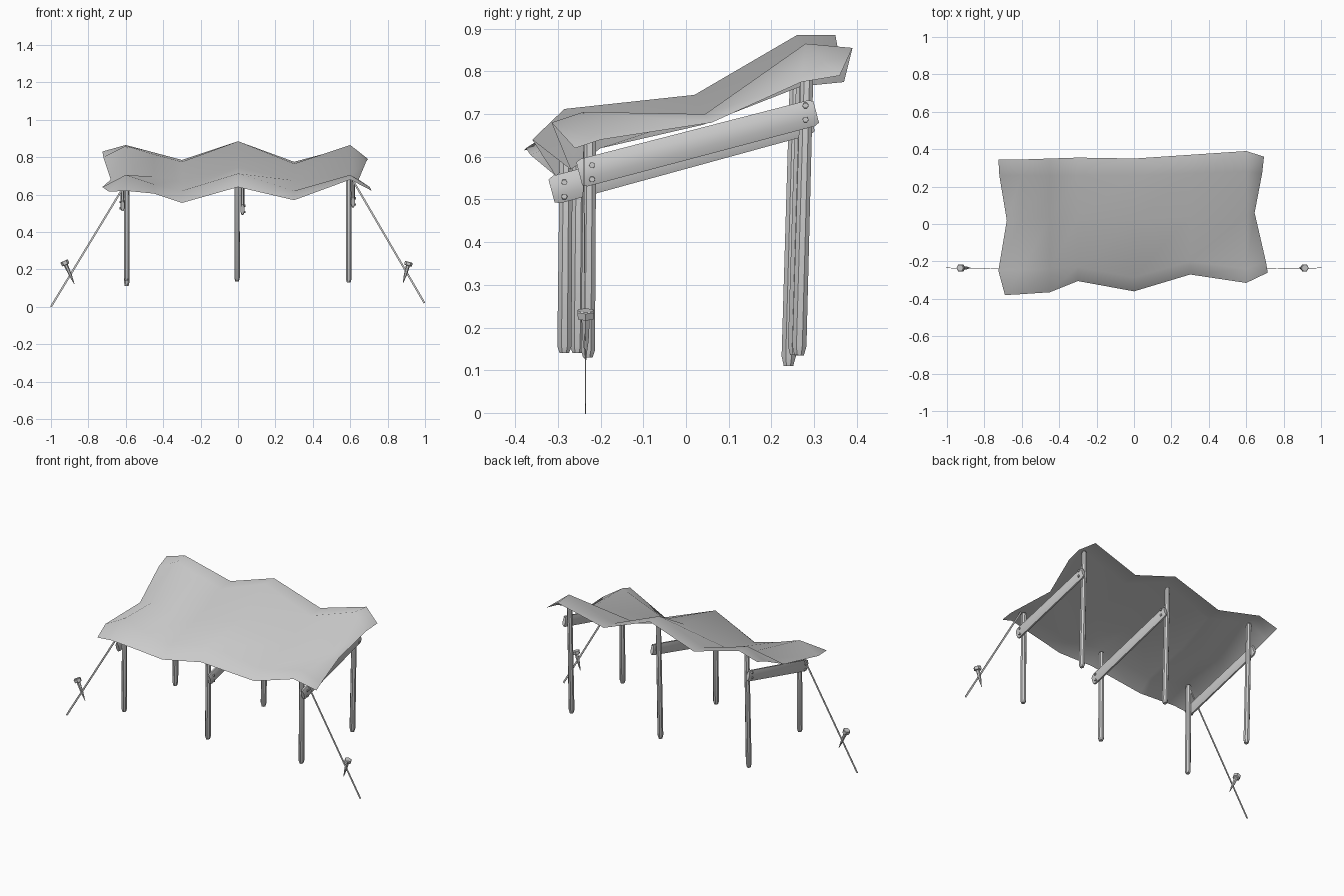
import bpy, bmesh, math
from mathutils import Vector

cube = bpy.data.objects.get("Cube")
if cube:
    bpy.data.objects.remove(cube, do_unlink=True)

grey = bpy.data.materials.new("plain_grey")
grey.use_nodes = True
grey.diffuse_color = (0.6, 0.6, 0.6, 1)
grey.node_tree.nodes["Principled BSDF"].inputs["Base Color"].default_value = (0.6, 0.6, 0.6, 1)


def finish(name, bm, angle):
    """Turn a bmesh into a shaded object."""
    mesh = bpy.data.meshes.new(name)
    bm.to_mesh(mesh)
    bm.free()
    mesh.materials.append(grey)
    obj = bpy.data.objects.new(name, mesh)
    bpy.context.collection.objects.link(obj)
    bpy.ops.object.select_all(action="DESELECT")
    obj.select_set(True)
    bpy.context.view_layer.objects.active = obj
    bpy.ops.object.shade_smooth_by_angle(angle=math.radians(angle))
    return obj


def rod(name, start, end, stations, side, squash=1.0, sides=8):
    """Loft rings (position along the axis, radius) from start to end.
    side is the wide direction; squash flattens the other one."""
    start, end = Vector(start), Vector(end)
    axis = (end - start).normalized()
    thin = axis.cross(Vector(side)).normalized()
    wide = thin.cross(axis)
    bm = bmesh.new()
    rings = []
    for t, r in stations:
        mid = start.lerp(end, t)
        ring = []
        for i in range(sides):
            a = math.tau * (i + 0.5) / sides
            ring.append(bm.verts.new(mid + wide * r * math.cos(a) + thin * r * squash * math.sin(a)))
        rings.append(ring)
    for low, high in zip(rings, rings[1:]):
        for i in range(sides):
            j = (i + 1) % sides
            bm.faces.new((low[i], low[j], high[j], high[i]))
    bm.faces.new(rings[0][::-1])
    bm.faces.new(rings[-1])
    bmesh.ops.recalc_face_normals(bm, faces=bm.faces)
    return finish(name, bm, 40)


# Draped cloth: ridges over the poles, sagging between them
columns = [-0.6, -0.45, -0.3, 0, 0.3, 0.6]
left_edge = [-0.69, -0.725, -0.68, -0.72, -0.725]
right_edge = [0.715, 0.705, 0.645, 0.685, 0.695]
depths = [
    [-0.38, -0.375, -0.365, -0.305, -0.36, -0.27, -0.315, -0.26],
    [-0.25, -0.245, -0.24, -0.23, -0.285, -0.2, -0.24, -0.2],
    [0.02, 0.03, 0.03, 0.03, 0.02, 0.04, 0.045, 0.06],
    [0.26, 0.26, 0.26, 0.26, 0.26, 0.27, 0.28, 0.27],
    [0.345, 0.345, 0.35, 0.355, 0.35, 0.37, 0.39, 0.36],
]
heights = [
    [0.615, 0.62, 0.605, 0.555, 0.64, 0.57, 0.68, 0.62],
    [0.64, 0.705, 0.655, 0.62, 0.712, 0.62, 0.705, 0.64],
    [0.68, 0.7, 0.695, 0.68, 0.745, 0.675, 0.7, 0.68],
    [0.8, 0.86, 0.815, 0.775, 0.885, 0.765, 0.865, 0.775],
    [0.83, 0.865, 0.825, 0.785, 0.885, 0.775, 0.855, 0.79],
]
bm = bmesh.new()
grid = []
for lx, rx, ys, zs in zip(left_edge, right_edge, depths, heights):
    grid.append([bm.verts.new(p) for p in zip([lx] + columns + [rx], ys, zs)])
for near, far in zip(grid, grid[1:]):
    for i in range(len(near) - 1):
        bm.faces.new((near[i], near[i + 1], far[i + 1], far[i]))
finish("cloth_canopy", bm, 180)

# Wooden poles: name, x, front y, front foot, back y, back foot
wood = [(0, 0.012), (0.03, 0.018), (0.5, 0.017), (0.98, 0.016), (1, 0.012)]
poles = [
    ("right", -0.595, -0.255, 0.14, 0.24, 0.11),
    ("middle", -0.005, -0.285, 0.14, 0.255, 0.135),
    ("left", 0.592, -0.23, 0.13, 0.265, 0.135),
]
for name, x, front, front_foot, back, back_foot in poles:
    rod(name + "_front_pole", (x, front, front_foot), (x, front + 0.005, 0.69), wood, (0, 1, 0), 0.9)
    rod(name + "_back_pole", (x, back, back_foot), (x, back + 0.02, 0.85), wood, (0, 1, 0), 0.9)

# Flat sloping rails bolted to the side of each pole pair
plank = [(0, 0.03), (0.02, 0.036), (0.98, 0.034), (1, 0.028)]
rails = [
    ("right", -0.617, -1, -0.29, 0.54, 0.28, 0.69),
    ("middle", 0.024, 1, -0.315, 0.52, 0.295, 0.685),
    ("left", 0.615, 1, -0.25, 0.56, 0.305, 0.705),
]
for name, x, face, y0, z0, y1, z1 in rails:
    rod(name + "_rail", (x, y0, z0), (x, y1, z1), plank, (0, 0, 1), 0.35)
    # Two bolt heads at each end
    for end, y, z in (("front", y0 + 0.03, z0), ("back", y1 - 0.025, z1 - 0.005)):
        for level, dz in (("lower", -0.013), ("upper", 0.02)):
            rod(f"{name}_{end}_{level}_bolt", (x, y, z + dz), (x + face * 0.016, y, z + dz),
                [(0, 0.008), (1, 0.007)], (0, 0, 1), sides=6)

# Guy ropes and their pegs
ropes = [
    ("right", (-0.6, -0.24, 0.66), (-1, -0.235, 0), (-0.874, -0.235, 0.12), (-0.93, -0.235, 0.245)),
    ("left", (0.6, -0.24, 0.7), (0.997, -0.235, 0.02), (0.882, -0.235, 0.125), (0.914, -0.235, 0.24)),
]
for name, top, ground, tip, head in ropes:
    rod(name + "_guy_rope", top, ground, [(0, 0.007), (1, 0.007)], (1, 0, 0), 0.25, sides=4)
    rod(name + "_peg", tip, head,
        [(0, 0.001), (0.4, 0.008), (0.82, 0.011), (0.84, 0.021), (0.98, 0.022), (1, 0.019)],
        (0, 1, 0), sides=6)
